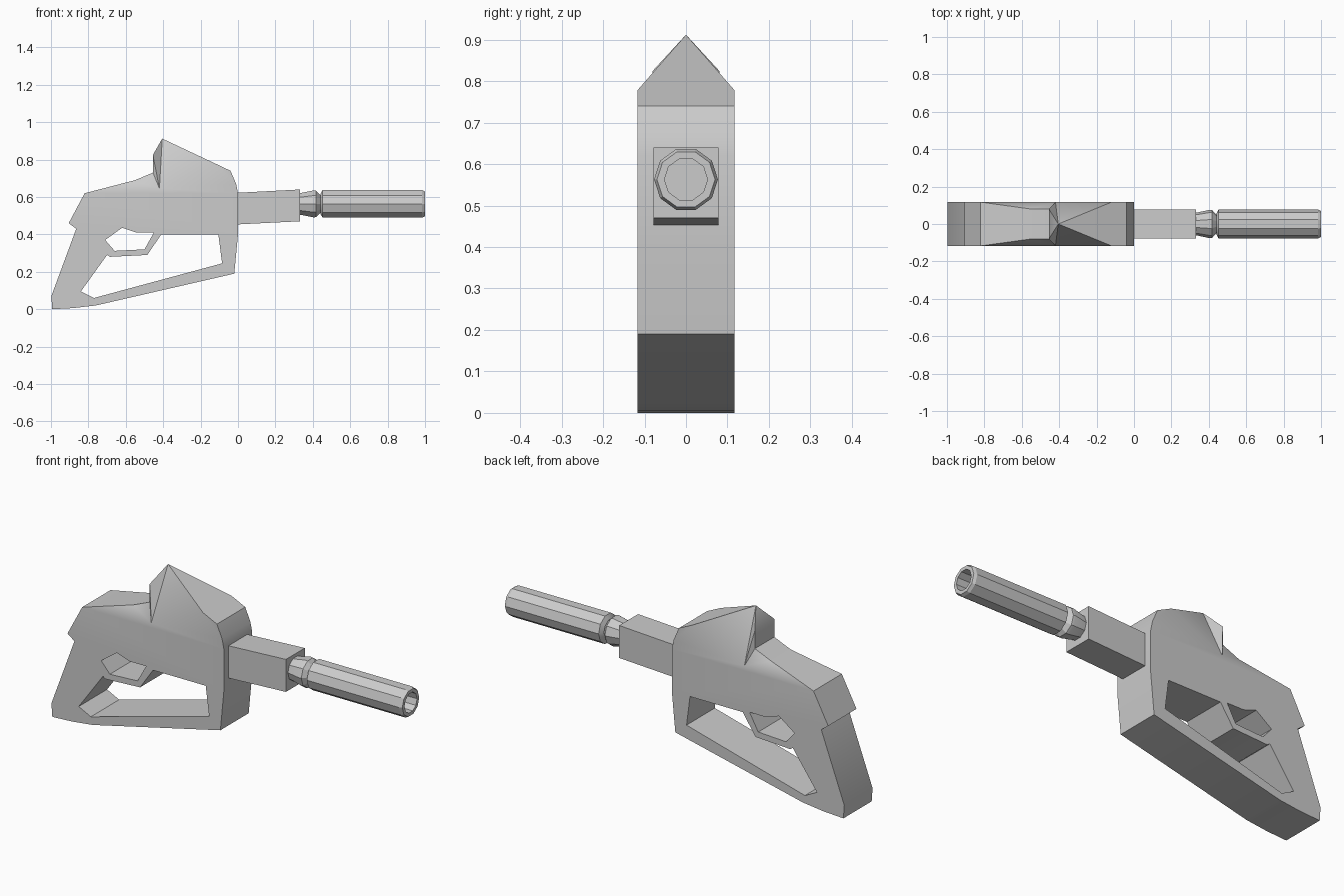
import bpy, bmesh, math
from mathutils import Vector
from mathutils.geometry import tessellate_polygon

if "Cube" in bpy.data.objects:
    bpy.data.objects.remove(bpy.data.objects["Cube"])

W = 0.117      # half width of the body
AXIS_Z = 0.563  # height of the spout axis


def finish(name, bm, angle):
    bmesh.ops.remove_doubles(bm, verts=bm.verts, dist=1e-4)
    bmesh.ops.recalc_face_normals(bm, faces=bm.faces)
    me = bpy.data.meshes.new(name)
    bm.to_mesh(me)
    bm.free()
    ob = bpy.data.objects.new(name, me)
    bpy.context.collection.objects.link(ob)
    bpy.ops.object.select_all(action='DESELECT')
    ob.select_set(True)
    bpy.context.view_layer.objects.active = ob
    bpy.ops.object.shade_smooth_by_angle(angle=math.radians(angle))
    return ob


def face(bm, pts):
    bm.faces.new([bm.verts.new(p) for p in pts])


def lathe(name, profile, sides=10):
    """Revolve (x, radius) pairs around the spout axis."""
    bm = bmesh.new()
    rings = [[bm.verts.new((x, r * math.cos(math.tau * i / sides),
                            AXIS_Z + r * math.sin(math.tau * i / sides)))
              for i in range(sides)] for x, r in profile]
    for a, b in zip(rings, rings[1:]):
        for i in range(sides):
            j = (i + 1) % sides
            bm.faces.new((a[i], a[j], b[j], b[i]))
    bm.faces.new(rings[0])
    bm.faces.new(rings[-1])
    return finish(name, bm, 20)


# Side profile of grip, body and guard; the first two edges are left open for the hood
outer = [(-.01, .67), (-.42, .645), (-.82, .62), (-.905, .46), (-.865, .43),
         (-.998, .07), (-.993, 0), (-.88, .006), (-.76, .02), (-.02, .19),
         (0, .40), (0, .62)]
guard_hole = [(-.84, .095), (-.70, .29), (-.685, .28), (-.485, .29), (-.41, .40),
              (-.105, .40), (-.085, .245), (-.77, .06)]
trigger_hole = [(-.71, .37), (-.62, .435), (-.545, .41), (-.45, .41),
                (-.50, .32), (-.66, .312)]
loops = [outer, guard_hole, trigger_hole]
flat = [p for lp in loops for p in lp]

bm = bmesh.new()
for tri in tessellate_polygon([[Vector((x, z, 0)) for x, z in lp] for lp in loops]):
    for y in (-W, W):
        face(bm, [(flat[i][0], y, flat[i][1]) for i in tri])
for lp in loops:
    for i, (a, b) in enumerate(zip(lp, lp[1:] + lp[:1])):
        if lp is outer and i < 2:
            continue
        face(bm, [(a[0], -W, a[1]), (b[0], -W, b[1]), (b[0], W, b[1]), (a[0], W, a[1])])

# Peaked hood and sloping rear hump
V = {'B': (-.82, W, .62), 'C': (-.55, .08, .69), 'D': (-.455, .08, .73),
     'E': (-.455, .08, .825), 'P': (-.405, 0, .912), 'S': (-.42, W, .645),
     'T': (-.12, W, .778), 'F': (-.04, W, .74), 'G': (-.01, W, .67)}
for s in (1, -1):
    for f in ('PTS', 'PSE', 'ESD', 'DSC', 'CSB', 'TFG', 'TGS'):
        face(bm, [(V[k][0], s * V[k][1], V[k][2]) for k in f])
for f in ('BC', 'CD', 'DE', 'EP', 'PT', 'TF', 'FG'):
    a, b = V[f[0]], V[f[1]]
    ring = [a, b, (b[0], -b[1], b[2]), (a[0], -a[1], a[2])]
    face(bm, list(dict.fromkeys(ring)))
finish('nozzle_body', bm, 40)

# Slightly tilted block that holds the spout
bm = bmesh.new()
bmesh.ops.create_cube(bm, size=1)
for v in bm.verts:
    front, top = v.co.x > 0, v.co.z > 0
    v.co = (.332 if front else -.01, math.copysign(.078, v.co.y),
            (.64 if front else .622) if top else (.47 if front else .453))
finish('spout_block', bm, 30)

# Collar and hollow barrel
lathe('spout_collar', [(.32, .062), (.34, .062), (.405, .076), (.418, .074), (.44, .05), (.46, .05)])
lathe('spout_barrel', [(.44, .055), (.452, .077), (.985, .077), (1, .070),
                       (1, .052), (.75, .052)])
